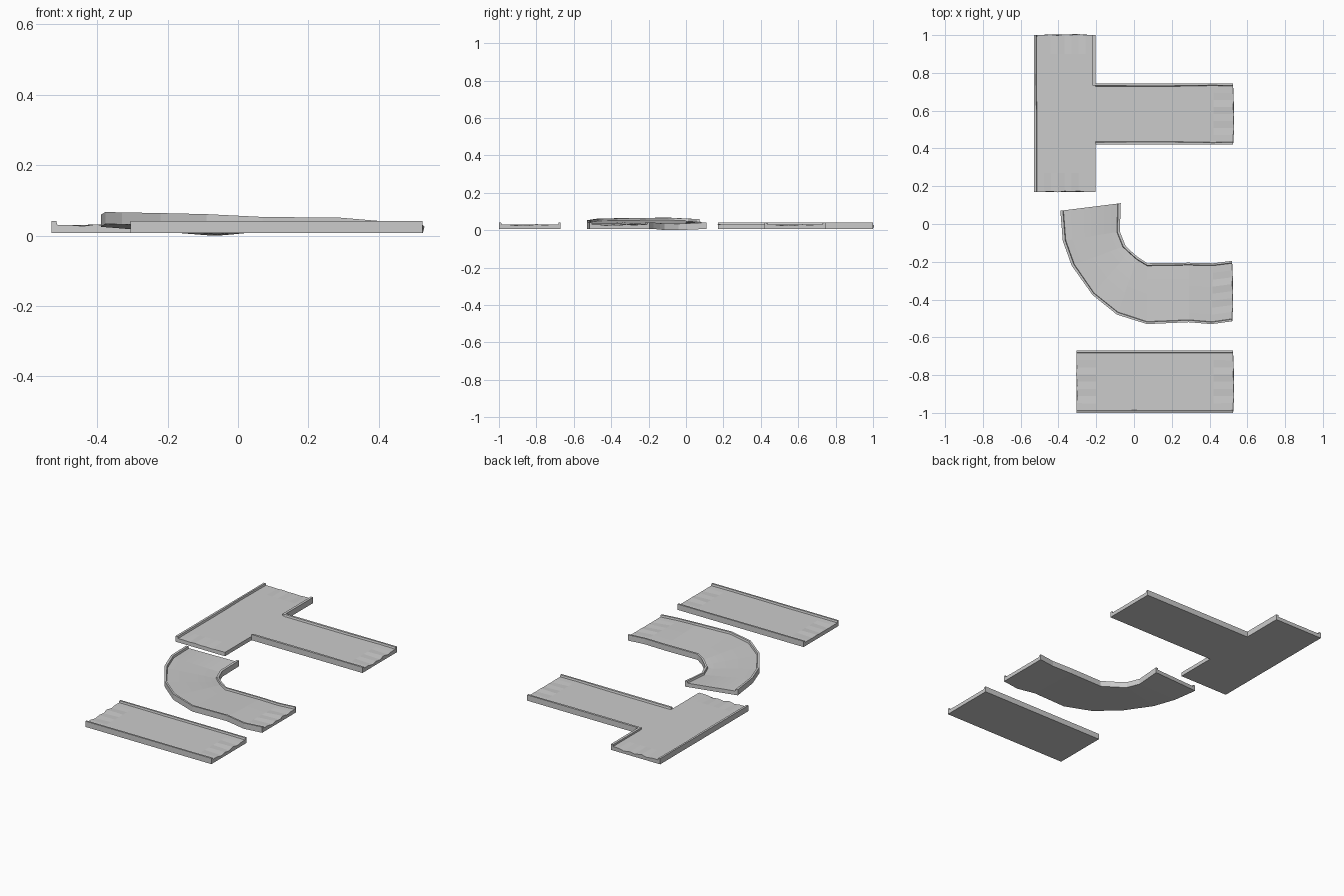
import bpy
import bmesh
import random
from mathutils import Vector

random.seed(4)
cube = bpy.data.objects.get("Cube")
if cube:
    bpy.data.objects.remove(cube)

stone = bpy.data.materials.new("light_grey_stone")
stone.use_nodes = True
stone.diffuse_color = (0.6, 0.6, 0.6, 1)
stone.node_tree.nodes["Principled BSDF"].inputs["Base Color"].default_value = (0.6, 0.6, 0.6, 1)

BOTTOM, DECK, LIP = 0.007, 0.03, 0.041
LIP_W = 0.015
# Worn height pattern across a broken end
WEAR = [0, 0, -0.003, 0.002, -0.004, -0.001, -0.005, 0, 0]


def path_piece(name, left, right, lips=(1, 1), rough=(), bank_l=None, bank_r=None):
    """Sweep a lipped slab between two matching edge lines."""
    bm = bmesh.new()
    rings = []
    n = len(left)
    for i in range(n):
        a, b = Vector((*left[i], 0)), Vector((*right[i], 0))
        za = bank_l[i] if bank_l else 0
        zb = bank_r[i] if bank_r else 0
        width = (b - a).length
        w = LIP_W * random.uniform(0.8, 1.15) / width
        along = (b - a).normalized().cross(Vector((0, 0, 1)))
        # Cross-section: left lip, worn deck, right lip, underside
        deck = [w + (1 - 2 * w) * k / 8 for k in range(9)]
        pts = [(0, LIP if lips[0] else DECK), (w * 0.8, LIP if lips[0] else DECK)]
        for k, u in enumerate(deck):
            pts.append((u, DECK + (WEAR[k] if i in rough else 0)))
        top_r = LIP if lips[1] else DECK
        pts += [(1 - w * 0.8, top_r), (1, top_r), (1, BOTTOM), (0, BOTTOM)]
        ring = []
        for k, (u, z) in enumerate(pts):
            p = a.lerp(b, u)
            p.z = z + za + (zb - za) * u
            if i in rough and 2 < k < 10:
                p += along * WEAR[k - 2]
            ring.append(bm.verts.new(p))
        rings.append(ring)
    m = len(rings[0])
    for r0, r1 in zip(rings, rings[1:]):
        for k in range(m):
            bm.faces.new((r0[k], r0[(k + 1) % m], r1[(k + 1) % m], r1[k]))
    bm.faces.new(rings[0])
    bm.faces.new(rings[-1])
    bmesh.ops.recalc_face_normals(bm, faces=bm.faces)
    mesh = bpy.data.meshes.new(name)
    bm.to_mesh(mesh)
    bm.free()
    mesh.materials.append(stone)
    obj = bpy.data.objects.new(name, mesh)
    bpy.context.collection.objects.link(obj)
    return obj


def along_x(xs, y):
    return [(x, y) for x in xs]


def along_y(ys, x):
    return [(x, y) for y in ys]


# Straight section
xs = [-0.305, -0.2, 0, 0.2, 0.42, 0.525]
path_piece("straight_path", along_x(xs, -0.67), along_x(xs, -1.0), rough=(0, 5))

# Banked bend
outer = [(-0.39, 0.07), (-0.377, -0.09), (-0.33, -0.22), (-0.22, -0.375), (-0.09, -0.48),
         (0.07, -0.53), (0.29, -0.52), (0.41, -0.53), (0.52, -0.515)]
inner = [(-0.07, 0.11), (-0.075, -0.04), (-0.045, -0.115), (-0.02, -0.14), (0.02, -0.175),
         (0.07, -0.208), (0.29, -0.205), (0.42, -0.208), (0.52, -0.195)]
path_piece("curved_path", inner, outer, rough=(8,),
           bank_l=[0, -0.007, -0.006, -0.004, 0, 0, 0, 0, 0],
           bank_r=[0.018, 0.026, 0.025, 0.023, 0.02, 0.012, 0.01, 0, 0])

# T-junction: stem, side arm and the short lip above the arm
ys = [0.17, 0.27, 0.42, 0.6, 0.745, 0.9, 1.0]
path_piece("junction_stem", along_y(ys, -0.53), along_y(ys, -0.205), lips=(1, 0), rough=(0, 6))
xs = [-0.205, 0, 0.2, 0.42, 0.525]
path_piece("junction_arm", along_x(xs, 0.745), along_x(xs, 0.42), rough=(4,))
bpy.ops.mesh.primitive_cube_add(size=1, location=(-0.2125, 0.866, (DECK + LIP) / 2 - 0.002))
lip = bpy.context.object
lip.name = "junction_corner_lip"
lip.scale = (LIP_W, 0.268, LIP - DECK + 0.004)
lip.data.materials.append(stone)
